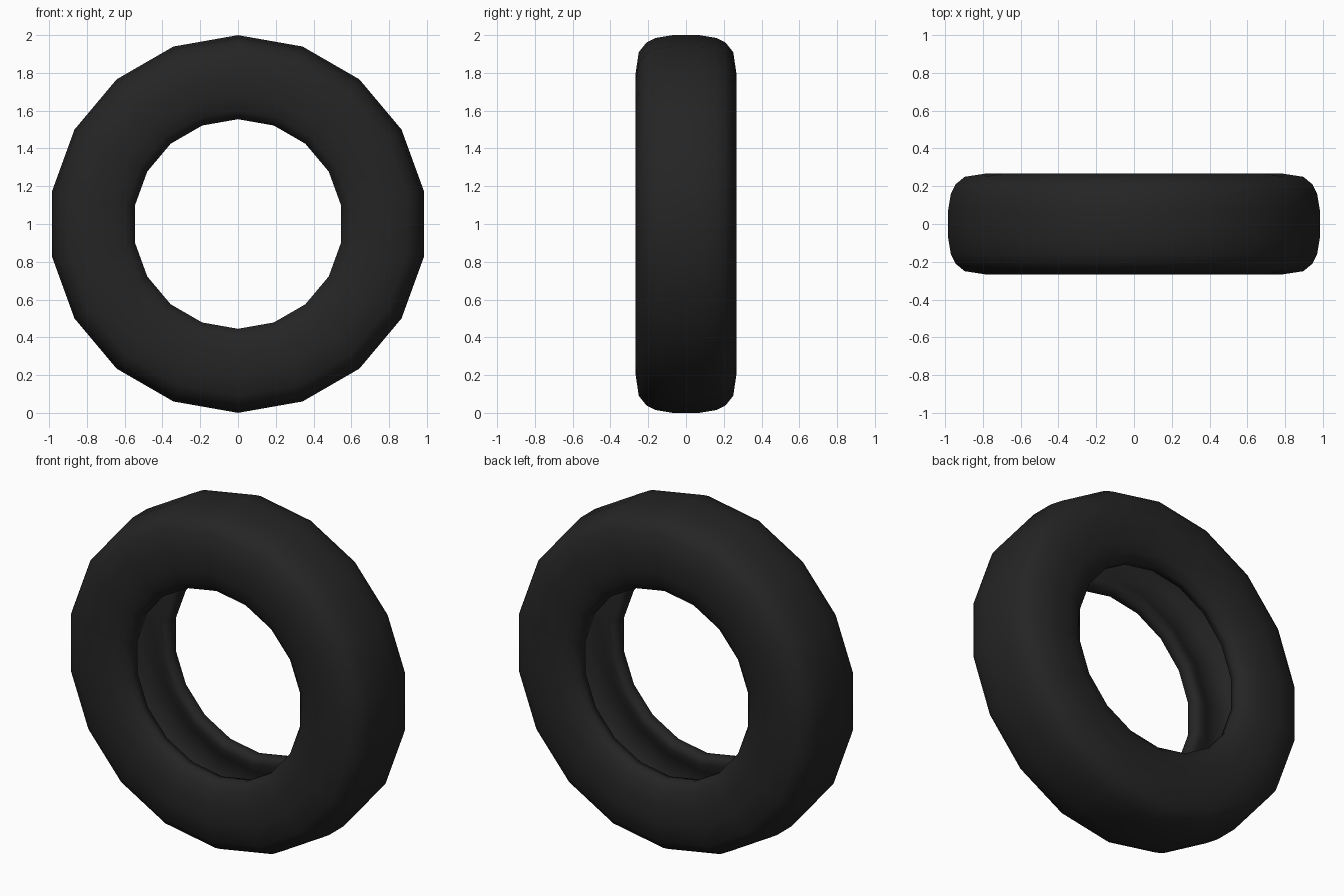
import bpy, bmesh, math

if "Cube" in bpy.data.objects:
    bpy.data.objects.remove(bpy.data.objects["Cube"])

SEGMENTS = 18

rubber = bpy.data.materials.new("black rubber")
rubber.diffuse_color = (0.018, 0.018, 0.018, 1)
rubber.use_nodes = True
rubber.node_tree.nodes["Principled BSDF"].inputs["Base Color"].default_value = rubber.diffuse_color

# Half cross-section (y, radius): tread, shoulder, sidewall, bead lip, hollow
half = [(0.07, 1.0), (0.16, 0.985), (0.21, 0.96), (0.25, 0.91), (0.268, 0.79),
        (0.262, 0.68), (0.24, 0.60), (0.20, 0.555), (0.15, 0.56),
        (0.135, 0.60), (0.17, 0.66), (0.195, 0.77), (0.16, 0.86), (0.06, 0.90)]
profile = half + [(-y, r) for y, r in reversed(half)]

# Tyre: closed cross-section revolved about the y axis
bm = bmesh.new()
rings = []
for i in range(SEGMENTS):
    a = 2 * math.pi * i / SEGMENTS
    rings.append([bm.verts.new((r * math.sin(a), y, 1 + r * math.cos(a)))
                  for y, r in profile])
n = len(profile)
for i in range(SEGMENTS):
    p, q = rings[i], rings[(i + 1) % SEGMENTS]
    for j in range(n):
        k = (j + 1) % n
        bm.faces.new((p[j], p[k], q[k], q[j]))
bmesh.ops.recalc_face_normals(bm, faces=bm.faces)
for f in bm.faces:
    f.smooth = True

mesh = bpy.data.meshes.new("tyre")
bm.to_mesh(mesh)
bm.free()
mesh.materials.append(rubber)
tyre = bpy.data.objects.new("tyre", mesh)
bpy.context.collection.objects.link(tyre)
